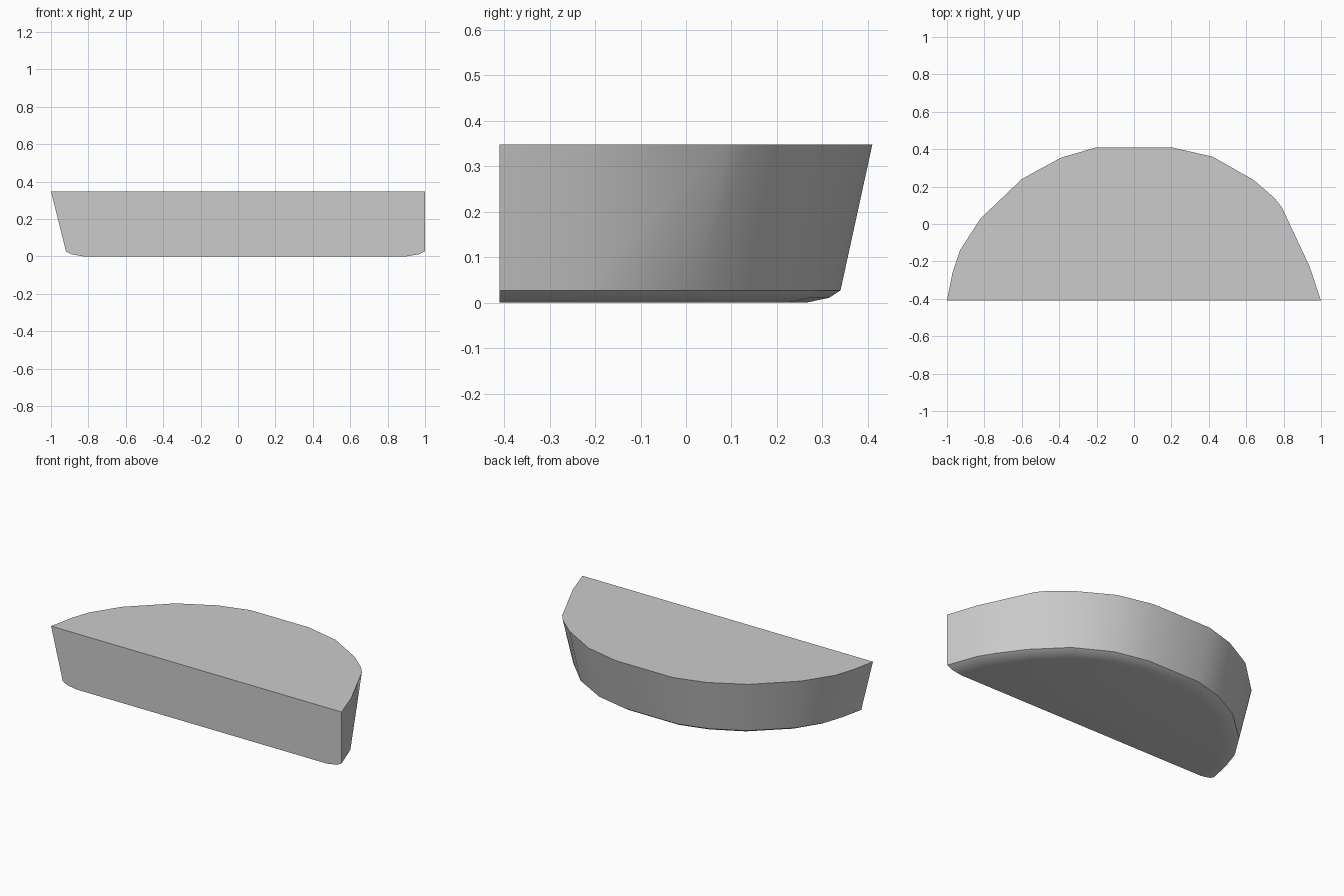
import bpy, bmesh, math

if "Cube" in bpy.data.objects:
    bpy.data.objects.remove(bpy.data.objects["Cube"])

FRONT = -0.41
# Wall columns, left to right: (top x, top y, base x, base y)
columns = [
    (-1.00, FRONT, -0.92, FRONT), (-0.97, -0.26, -0.89, -0.27),
    (-0.93, -0.14, -0.85, -0.15), (-0.82, 0.03, -0.755, 0.0),
    (-0.60, 0.24, -0.55, 0.19), (-0.39, 0.355, -0.36, 0.29),
    (-0.20, 0.41, -0.18, 0.34), (0.20, 0.41, 0.18, 0.34),
    (0.42, 0.36, 0.39, 0.295), (0.64, 0.235, 0.60, 0.18),
    (0.75, 0.14, 0.71, 0.07), (0.79, 0.09, 0.77, 0.01),
    (0.79, 0.09, 0.88, -0.14), (0.94, -0.23, 0.935, -0.23),
    (1.00, FRONT, 1.00, FRONT),
]


def base_ring(scale, z):
    """Base outline shrunk towards the middle of the flat front."""
    return [(x * scale, FRONT + (y - FRONT) * scale, z) for _, _, x, y in columns]


# Top rim, wall foot, then the rounded lower edge
rings = [[(c[0], c[1], 0.348) for c in columns],
         base_ring(1.0, 0.027), base_ring(0.968, 0.011), base_ring(0.90, 0.0)]

bm = bmesh.new()
loops = [[bm.verts.new(p) for p in ring] for ring in rings]
for upper, lower in zip(loops, loops[1:]):
    for i in range(len(columns) - 1):
        bm.faces.new((upper[i], upper[i + 1], lower[i + 1], lower[i]))
# Flat top, bottom and front
bm.faces.new(loops[0])
bm.faces.new(loops[-1])
bm.faces.new([l[0] for l in loops] + [l[-1] for l in reversed(loops)])
bmesh.ops.remove_doubles(bm, verts=bm.verts, dist=0.0005)
bmesh.ops.recalc_face_normals(bm, faces=bm.faces)

mesh = bpy.data.meshes.new("half_round_block")
bm.to_mesh(mesh)
bm.free()
block = bpy.data.objects.new("half_round_block", mesh)
bpy.context.collection.objects.link(block)
bpy.context.view_layer.objects.active = block
block.select_set(True)
bpy.ops.object.shade_smooth_by_angle(angle=math.radians(30))
